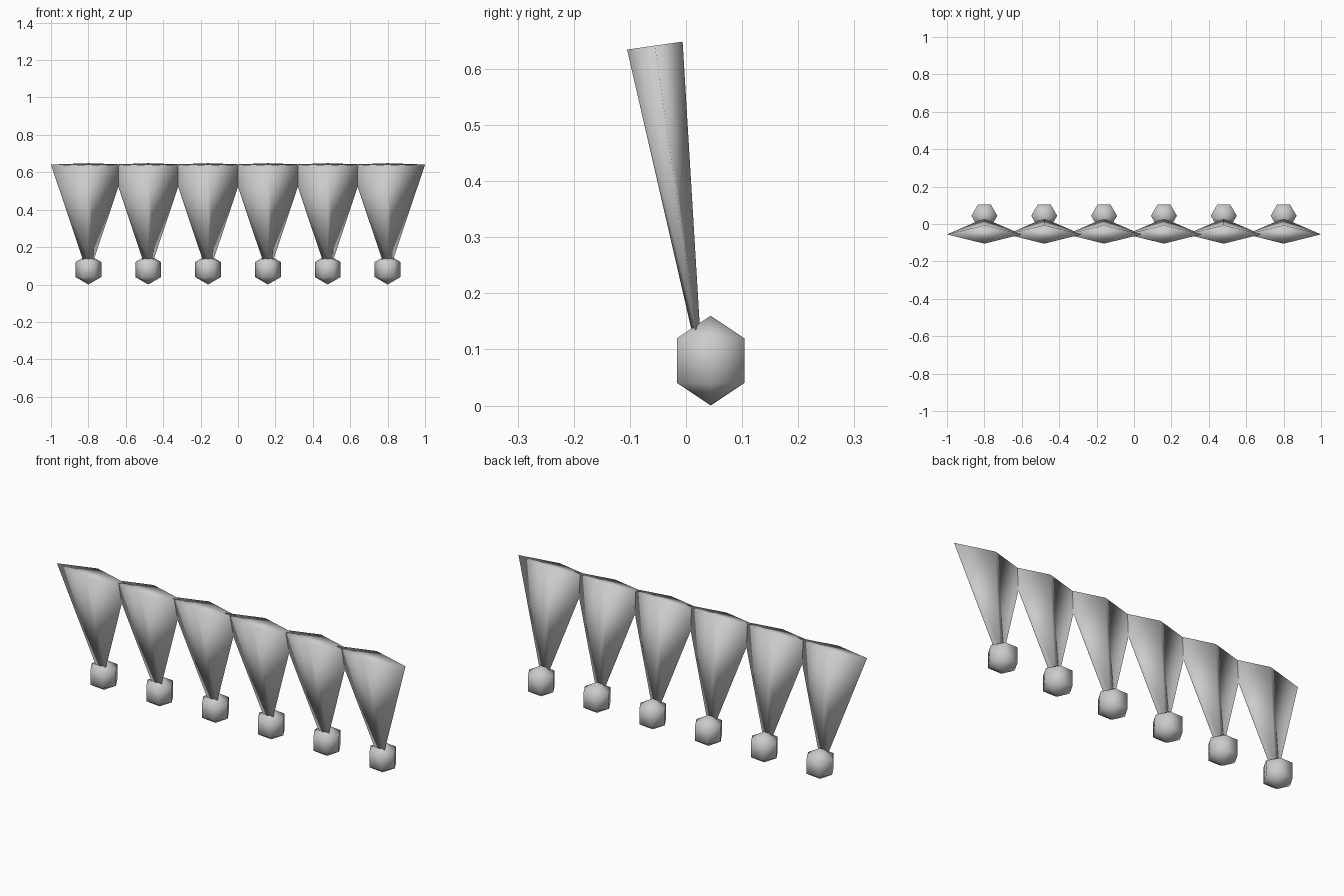
import bpy, bmesh, math
from mathutils import Matrix

if "Cube" in bpy.data.objects:
    bpy.data.objects.remove(bpy.data.objects["Cube"])

grey = bpy.data.materials.new("light_grey")
grey.diffuse_color = (0.6, 0.6, 0.6, 1)
grey.use_nodes = True
grey.node_tree.nodes["Principled BSDF"].inputs["Base Color"].default_value = grey.diffuse_color


def finish(name, bm):
    bmesh.ops.recalc_face_normals(bm, faces=bm.faces)
    for f in bm.faces:
        f.smooth = True
    me = bpy.data.meshes.new(name)
    bm.to_mesh(me)
    bm.free()
    me.materials.append(grey)
    ob = bpy.data.objects.new(name, me)
    bpy.context.collection.objects.link(ob)


# flattened four-sided taper, wide end up, leaning toward the front
def blade(x):
    bm = bmesh.new()
    bmesh.ops.create_cone(bm, cap_ends=True, segments=4, radius1=0.03, radius2=0.2, depth=0.512)
    m = (Matrix.Translation((x, -0.019, 0.388)) @ Matrix.Rotation(math.radians(8.2), 4, 'X')
         @ Matrix.Diagonal((1, 0.25, 1, 1)))
    bm.transform(m)
    finish("tapered_blade", bm)


# six-sided, three-band ball at the foot of each blade
def ball(x, r=0.08):
    bm = bmesh.new()
    rings = [[bm.verts.new((x + r * math.cos(e) * math.cos(a), 0.044 + r * math.cos(e) * math.sin(a),
                            r + r * math.sin(e)))
              for a in (k * math.pi / 3 for k in range(6))]
             for e in (-math.pi / 6, math.pi / 6)]
    low, high = bm.verts.new((x, 0.044, 0)), bm.verts.new((x, 0.044, 2 * r))
    for i in range(6):
        j = (i + 1) % 6
        bm.faces.new((rings[0][i], rings[0][j], rings[1][j], rings[1][i]))
        bm.faces.new((low, rings[0][j], rings[0][i]))
        bm.faces.new((high, rings[1][i], rings[1][j]))
    finish("ball_tip", bm)


for i in range(6):
    x = -0.8 + 0.32 * i
    blade(x)
    ball(x)
